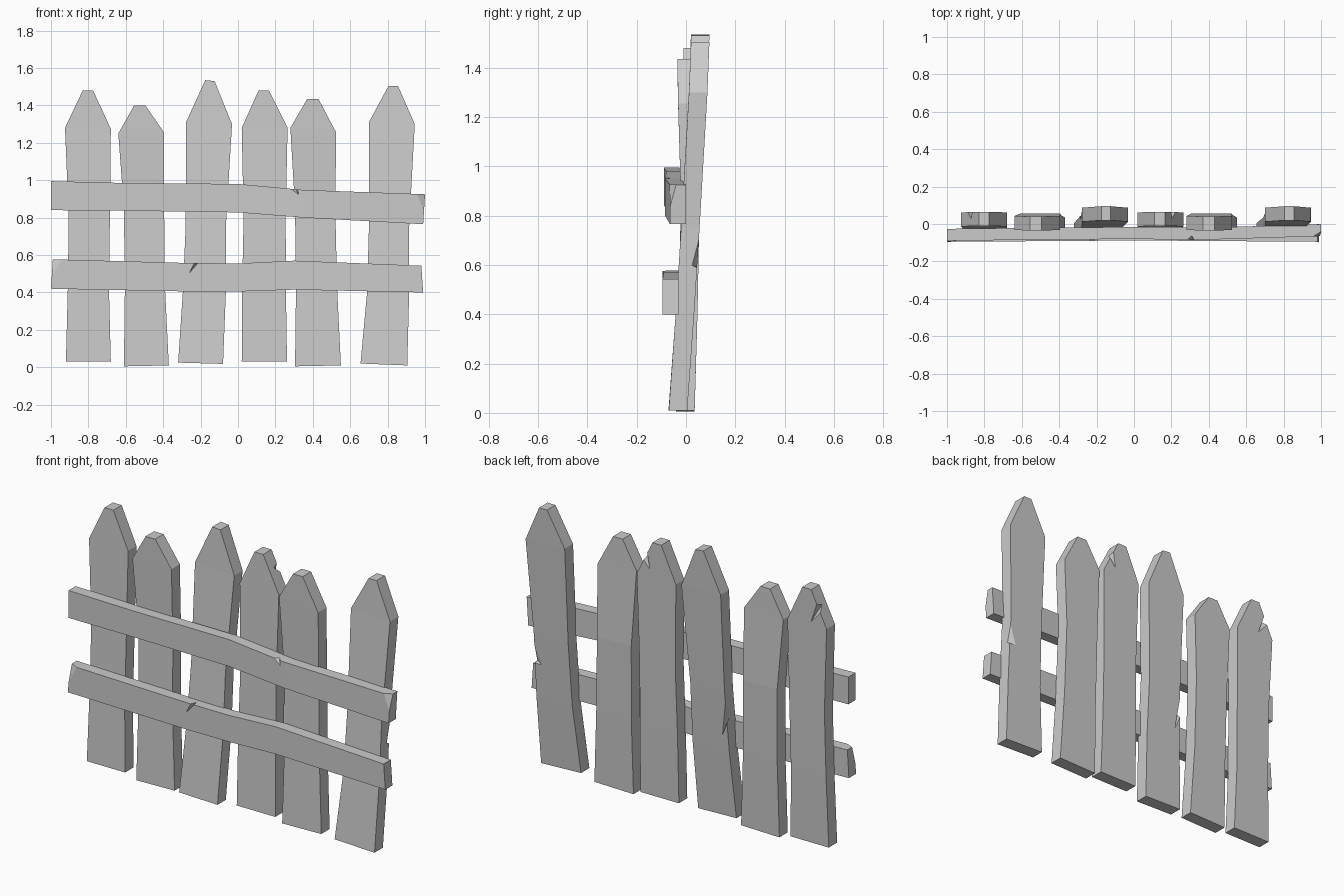
import bpy, bmesh


def mesh_object(name, bm):
    bmesh.ops.recalc_face_normals(bm, faces=bm.faces)
    me = bpy.data.meshes.new(name)
    bm.to_mesh(me)
    bm.free()
    ob = bpy.data.objects.new(name, me)
    bpy.context.collection.objects.link(ob)
    return ob


def loft(name, rings):
    """Skin a row of four-cornered sections and cap both ends."""
    bm = bmesh.new()
    vs = [[bm.verts.new(p) for p in r] for r in rings]
    for a, b in zip(vs, vs[1:]):
        for i in range(4):
            j = (i + 1) % 4
            bm.faces.new((a[i], a[j], b[j], b[i]))
    bm.faces.new(vs[0])
    bm.faces.new(vs[-1])
    return mesh_object(name, bm)


def picket(name, sections, ys, t=0.075):
    """sections: left x, left z, right x, right z from bottom to tip; ys: front y."""
    return loft(name, [[(xl, y, zl), (xr, y, zr), (xr, y + t, zr), (xl, y + t, zl)]
                       for (xl, zl, xr, zr), y in zip(sections, ys)])


def rail(name, sections, t=0.064):
    """sections: bottom x, top x, bottom z, top z, front y from left to right."""
    return loft(name, [[(xb, y, zb), (xt, y, zt), (xt, y + t, zt), (xb, y + t, zb)]
                       for xb, xt, zb, zt, y in sections])


def notch(ob, *pts):
    """Cut a small splinter-shaped wedge out of a board."""
    bm = bmesh.new()
    v = [bm.verts.new(p) for p in pts]
    for f in ((0, 1, 2), (0, 1, 3), (1, 2, 3), (0, 2, 3)):
        bm.faces.new([v[i] for i in f])
    cut = mesh_object(ob.name + "_notch_cutter", bm)
    cut.hide_render = True
    cut.hide_viewport = True
    mod = ob.modifiers.new("notch", 'BOOLEAN')
    mod.operation = 'DIFFERENCE'
    mod.solver = 'EXACT'
    mod.object = cut


# Pickets: three kinds of lean, each used twice
straight = (-0.04, -0.03, -0.022, -0.013, -0.01)
bowed = (-0.04, -0.028, -0.02, -0.032, -0.035)
leaning = (-0.07, -0.042, -0.02, 0.012, 0.02)

p1 = picket("picket_1", [(-.92, .03, -.68, .03), (-.91, .42, -.69, .42), (-.905, .8, -.685, .8),
                         (-.925, 1.28, -.68, 1.275), (-.83, 1.48, -.775, 1.48)], straight)
p2 = picket("picket_2", [(-.61, .005, -.37, .01), (-.605, .42, -.39, .42), (-.61, .85, -.395, .85),
                         (-.64, 1.25, -.395, 1.255), (-.555, 1.4, -.495, 1.4)], bowed)
p3 = picket("picket_3", [(-.32, .025, -.08, .018), (-.295, .4, -.065, .4), (-.28, .75, -.065, .75),
                         (-.278, 1.31, -.032, 1.3), (-.175, 1.535, -.125, 1.53)], leaning)
p4 = picket("picket_4", [(.02, .03, .262, .03), (.022, .42, .256, .42), (.03, .8, .255, .8),
                         (.02, 1.28, .265, 1.28), (.11, 1.48, .165, 1.48)], straight)
p5 = picket("picket_5", [(.305, .005, .55, .01), (.31, .42, .53, .42), (.305, .85, .52, .85),
                         (.28, 1.28, .525, 1.255), (.37, 1.435, .43, 1.435)], bowed)
p6 = picket("picket_6", [(.655, .02, .905, .01), (.69, .4, .915, .4), (.7, .75, .915, .75),
                         (.7, 1.31, .945, 1.3), (.805, 1.505, .855, 1.505)], leaning)

# Rails across the front
upper = rail("upper_rail", [(-1, -1, .84, .995, -.09), (-.6, -.6, .837, .985, -.085),
                            (0, 0, .828, .98, -.08), (.35, .35, .8, .948, -.085),
                            (.99, 1, .765, .925, -.065)])
lower = rail("lower_rail", [(-1, -.99, .42, .577, -.095), (-.25, -.25, .405, .557, -.09),
                            (0, 0, .405, .555, -.088), (.3, .3, .415, .57, -.09),
                            (.99, .98, .4, .543, -.095)])

# Splits and chipped corners
notch(upper, (.25, -.09, .975), (.32, -.09, .962), (.33, -.092, .912), (.30, -.05, .97))
notch(lower, (-.235, -.1, .565), (-.205, -.1, .565), (-.275, -.1, .485), (-.21, -.05, .57))
notch(lower, (-1.01, -.1, .43), (-.93, -.1, .585), (-1.03, -.13, .61), (-1.01, -.06, .595))
notch(upper, (1.01, -.068, .78), (.95, -.07, .935), (1.03, -.1, .96), (1.01, -.03, .94))
notch(p3, (-.292, .08, .82), (-.305, .075, .58), (-.24, .052, .43), (-.29, .01, .62))
notch(p6, (.92, .07, .78), (.93, .06, .58), (.86, .052, .59), (.925, .02, .6))
notch(p1, (-.9, .075, 1.36), (-.87, .075, 1.43), (-.82, .068, 1.28), (-.88, .02, 1.41))
notch(p4, (.235, .075, 1.37), (.2, .075, 1.44), (.18, .068, 1.31), (.21, .02, 1.42))
